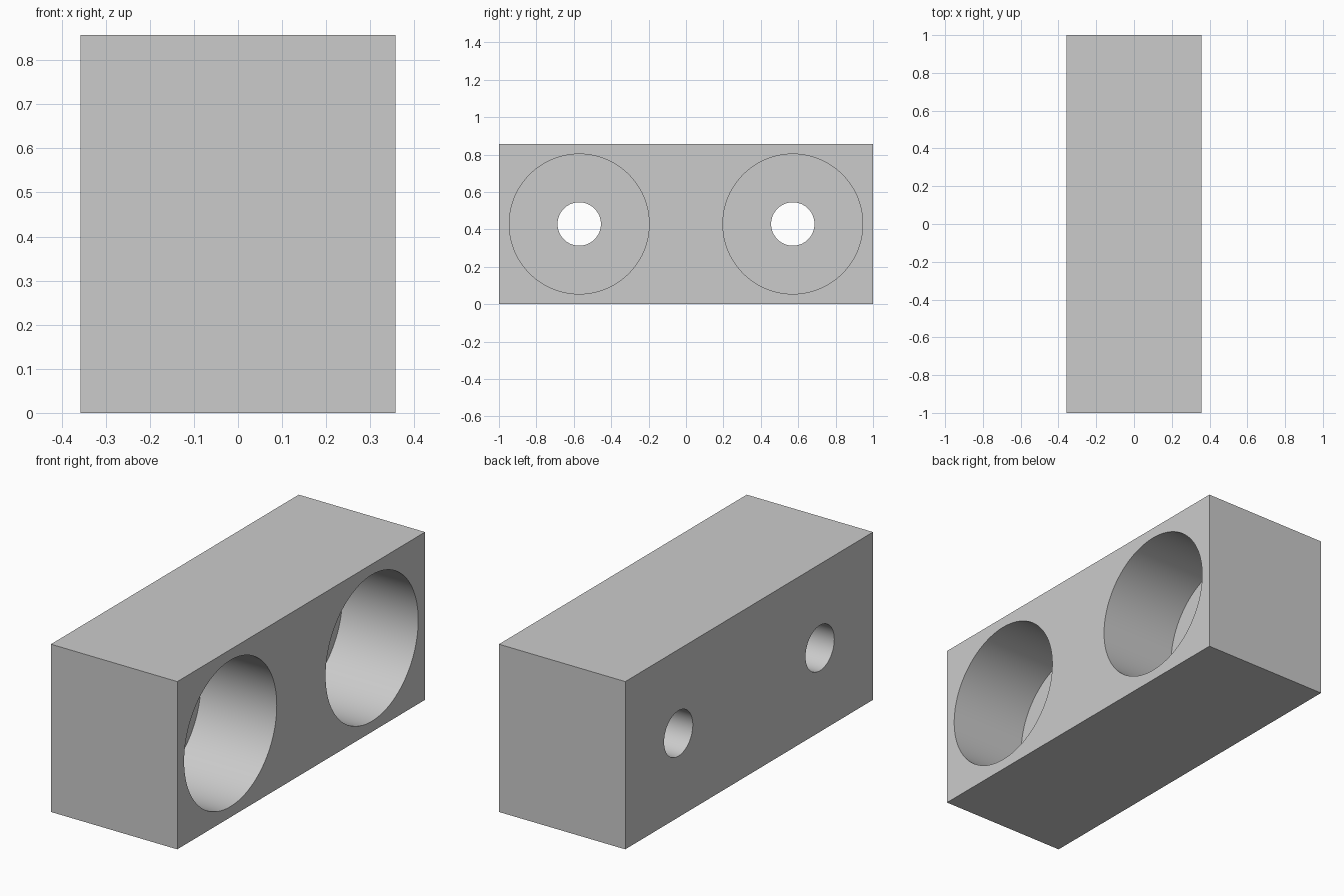
import bpy
import math

cube = bpy.data.objects.get("Cube")
if cube:
    bpy.data.objects.remove(cube, do_unlink=True)

WIDTH, LENGTH, HEIGHT = 0.714, 2.0, 0.857
HOLE_Y = 0.571           # hole spacing from the centre
BORE_R, BORE_DEPTH = 0.374, 0.429
HOLE_R = 0.116

grey = bpy.data.materials.new("plain grey")
grey.use_nodes = True
grey.diffuse_color = (0.6, 0.6, 0.6, 1)
grey.node_tree.nodes["Principled BSDF"].inputs["Base Color"].default_value = (0.6, 0.6, 0.6, 1)

# Solid block
bpy.ops.mesh.primitive_cube_add(size=1, location=(0, 0, HEIGHT / 2))
block = bpy.context.object
block.name = "mounting_block"
block.scale = (WIDTH, LENGTH, HEIGHT)
bpy.ops.object.transform_apply(location=False, rotation=False, scale=True)
block.data.materials.append(grey)


def drill(name, radius, x_min, x_max, y):
    """Cut a round hole along x from the block."""
    bpy.ops.mesh.primitive_cylinder_add(
        vertices=96, radius=radius, depth=x_max - x_min,
        location=((x_min + x_max) / 2, y, HEIGHT / 2),
        rotation=(0, math.pi / 2, 0))
    cutter = bpy.context.object
    cutter.name = name
    cutter.hide_render = True
    cutter.data.materials.append(grey)
    cut = block.modifiers.new(name, 'BOOLEAN')
    cut.operation = 'DIFFERENCE'
    cut.solver = 'EXACT'
    cut.object = cutter
    bpy.context.view_layer.objects.active = block
    bpy.ops.object.modifier_apply(modifier=cut.name)
    bpy.data.objects.remove(cutter, do_unlink=True)


# Wide counterbores open on the left side, with narrow holes right through
for side in (-1, 1):
    drill("counterbore_cutter", BORE_R, WIDTH / 2 - BORE_DEPTH, WIDTH, side * HOLE_Y)
    drill("through_hole_cutter", HOLE_R, -WIDTH, WIDTH, side * HOLE_Y)

# Smooth hole walls, crisp edges
bpy.ops.object.select_all(action='DESELECT')
block.select_set(True)
bpy.context.view_layer.objects.active = block
bpy.ops.object.shade_smooth_by_angle(angle=math.radians(30))
